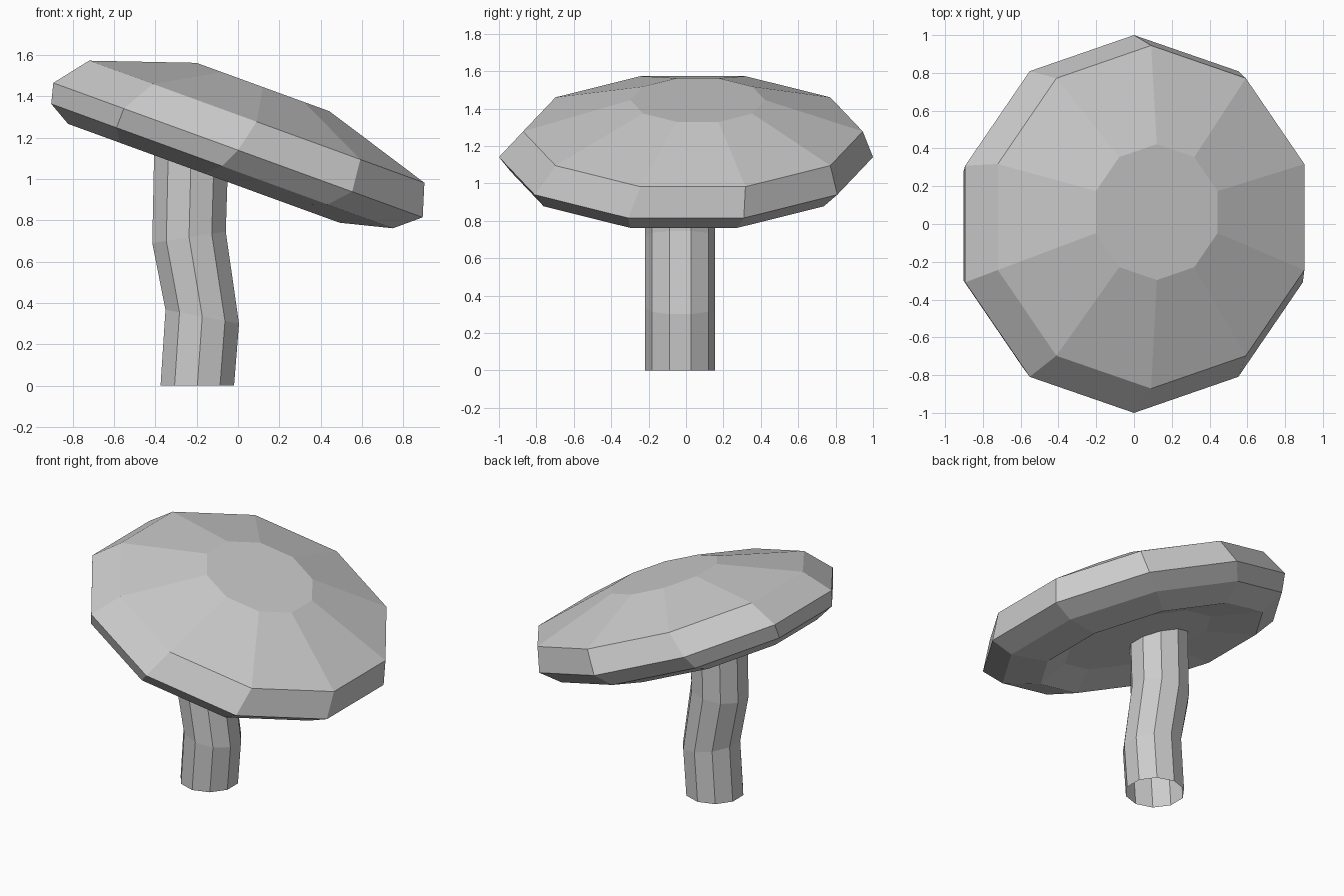
import bpy, bmesh, math
from mathutils import Matrix, Vector

if "Cube" in bpy.data.objects:
    bpy.data.objects.remove(bpy.data.objects["Cube"])

SIDES = 10


def circle(r):
    # ten-sided ring with a corner pointing along y
    return [Vector((r * math.cos(math.pi / 2 + math.tau * k / SIDES),
                    r * math.sin(math.pi / 2 + math.tau * k / SIDES), 0))
            for k in range(SIDES)]


def loft(name, rings, cap_ends):
    bm = bmesh.new()
    loops = [[bm.verts.new(p) for p in ring] for ring in rings]
    for a, b in zip(loops, loops[1:]):
        for i in range(SIDES):
            j = (i + 1) % SIDES
            bm.faces.new((a[i], a[j], b[j], b[i]))
    if cap_ends:
        bm.faces.new(loops[0][::-1])
        bm.faces.new(loops[-1])
    mesh = bpy.data.meshes.new(name)
    bm.to_mesh(mesh)
    bm.free()
    obj = bpy.data.objects.new(name, mesh)
    bpy.context.collection.objects.link(obj)
    return obj


# Mushroom cap: rings (radius, x, y, height) in the tilted frame,
# from the shallow underside recess, over the rim, to the flat crown
tilt = Matrix.Translation((0, 0, 1.14)) @ Matrix.Rotation(math.radians(20), 4, 'Y')
cap_profile = [
    (0.482, -0.02, -0.027, -0.107),
    (0.735, -0.117, -0.025, -0.162),
    (0.925, -0.046, -0.012, -0.099),
    (1.0, 0.0, 0.0, 0.0),
    (0.908, 0.038, 0.037, 0.16),
    (0.36, 0.009, 0.063, 0.328),
]
loft("mushroom_cap",
     [[tilt @ (p + Vector((x, y, h))) for p in circle(r)]
      for r, x, y, h in cap_profile], True)

# Bent hollow stalk: rings (x, z, slope of the ring along x), open at the bottom
stalk_path = [
    (-0.197, 0.0, 0.0),
    (-0.173, 0.334, -0.19),
    (-0.237, 0.718, 0.155),
    (-0.227, 1.112, -0.364),
]
loft("mushroom_stalk",
     [[Vector((x + p.x, p.y - 0.031, z + slope * p.x)) for p in circle(0.187)]
      for x, z, slope in stalk_path], False)
